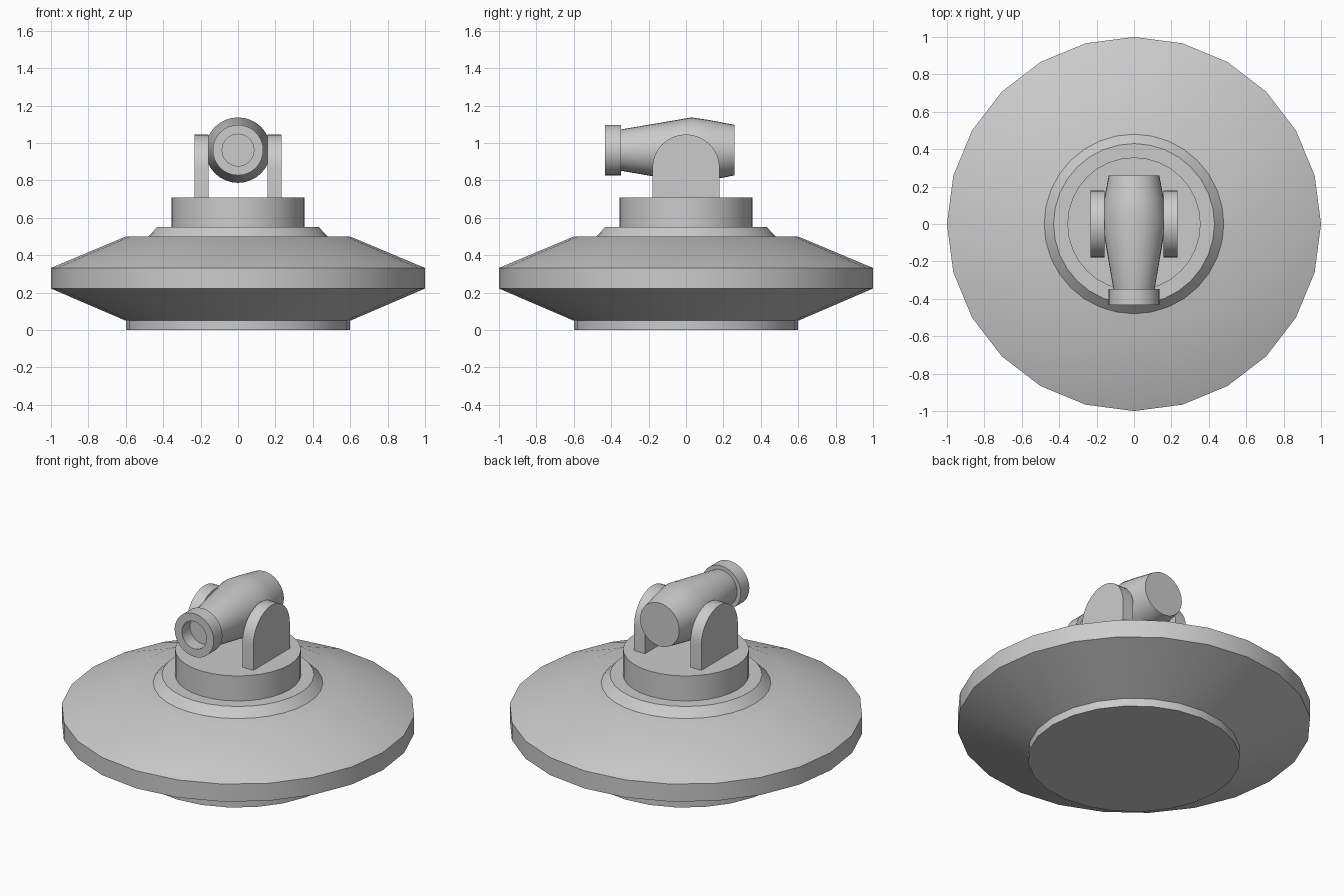
import bpy, bmesh, math
from mathutils import Matrix

if "Cube" in bpy.data.objects:
    bpy.data.objects.remove(bpy.data.objects["Cube"])


def finish(name, bm, angle=30):
    bmesh.ops.remove_doubles(bm, verts=bm.verts, dist=1e-5)
    bmesh.ops.recalc_face_normals(bm, faces=bm.faces)
    me = bpy.data.meshes.new(name)
    bm.to_mesh(me)
    bm.free()
    ob = bpy.data.objects.new(name, me)
    bpy.context.collection.objects.link(ob)
    bpy.ops.object.select_all(action='DESELECT')
    bpy.context.view_layer.objects.active = ob
    ob.select_set(True)
    bpy.ops.object.shade_smooth_by_angle(angle=math.radians(angle))
    return ob


def lathe(name, profile, sides, matrix=Matrix()):
    """Revolve (radius, height) points round z and cap both ends."""
    bm = bmesh.new()
    rings = []
    for r, h in profile:
        rings.append([bm.verts.new((r * math.cos(2 * math.pi * i / sides),
                                    r * math.sin(2 * math.pi * i / sides), h))
                      for i in range(sides)])
    for a, b in zip(rings, rings[1:]):
        for i in range(sides):
            j = (i + 1) % sides
            bm.faces.new((a[i], a[j], b[j], b[i]))
    bm.faces.new(rings[0])
    bm.faces.new(rings[-1])
    bm.transform(matrix)
    return finish(name, bm)


# Stand: wide disc, bevelled collar and turntable drum
lathe("base_disc", [(0.6, 0), (0.6, 0.05), (1, 0.222), (1, 0.332), (0.6, 0.5)], 24)
lathe("collar", [(0.48, 0.49), (0.48, 0.5), (0.43, 0.552)], 32)
lathe("turntable", [(0.356, 0.54), (0.356, 0.708)], 32)

# Barrel along y: body, then muzzle ring with a recessed bore
axis = Matrix.Translation((0, 0, 0.962)) @ Matrix.Rotation(math.radians(-90), 4, 'X')
lathe("barrel", [(0.11, -0.35), (0.175, 0.03), (0.16, 0.13), (0.135, 0.26)], 32, axis)
lathe("muzzle", [(0.135, -0.347), (0.135, -0.432), (0.085, -0.432), (0.085, -0.352)], 32, axis)

# Round-topped side brackets
for side, label in ((-1, "left"), (1, "right")):
    bm = bmesh.new()
    outline = [(-0.18, 0.70), (0.18, 0.70)]
    outline += [(0.18 * math.cos(math.pi * i / 16), 0.866 + 0.18 * math.sin(math.pi * i / 16))
                for i in range(17)]
    face = bm.faces.new([bm.verts.new((side * 0.157, y, z)) for y, z in outline])
    ext = bmesh.ops.extrude_face_region(bm, geom=[face], use_keep_orig=True)
    moved = [v for v in ext["geom"] if isinstance(v, bmesh.types.BMVert)]
    bmesh.ops.translate(bm, verts=moved, vec=(side * 0.075, 0, 0))
    finish(label + "_bracket", bm)
